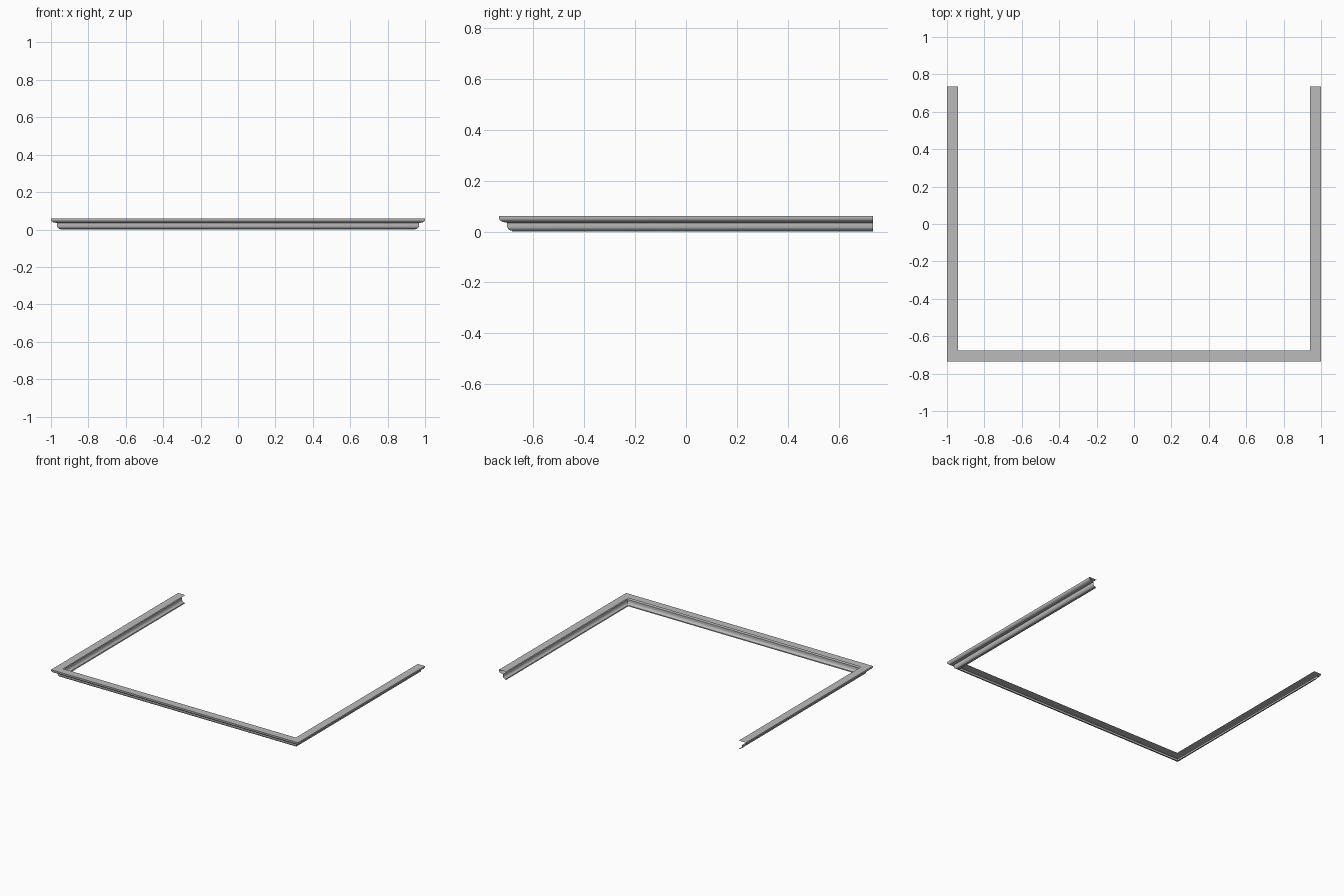
import bpy, bmesh, math

cube = bpy.data.objects.get("Cube")
if cube:
    bpy.data.objects.remove(cube, do_unlink=True)

HALF_X, HALF_Y = 1.0, 0.735

grey = bpy.data.materials.new("stone_grey")
grey.use_nodes = True
colour = (0.5, 0.5, 0.5, 1)
grey.diffuse_color = colour
grey.node_tree.nodes["Principled BSDF"].inputs["Base Color"].default_value = colour


def quarter(cx, cz, rx, rz, steps=6):
    """Convex quarter round from the outer side down to the underside."""
    return [(cx - rx * math.cos(a), cz - rz * math.sin(a))
            for a in (math.pi / 2 * i / steps for i in range(steps + 1))]


# Open section as (inset from the outer edge, height): top, two rounds, lip
section = [(0.058, 0.06), (0, 0.06)]
section += quarter(0.026, 0.053, 0.026, 0.017)
section += [(0.032, 0.034)]
section += quarter(0.05, 0.021, 0.018, 0.018)
section += [(0.05, 0), (0.058, 0)]


def path_points(inset, z):
    """U-shaped path, open at the back, mitred at the front corners."""
    x, front = HALF_X - inset, inset - HALF_Y
    return [(-x, HALF_Y, z), (-x, front, z), (x, front, z), (x, HALF_Y, z)]


# Sweep the section along the path
bm = bmesh.new()
rows = [[bm.verts.new(p) for p in path_points(*s)] for s in section]
for upper, lower in zip(rows, rows[1:]):
    for i in range(3):
        bm.faces.new((upper[i], lower[i], lower[i + 1], upper[i + 1]))
mesh = bpy.data.meshes.new("cornice_moulding")
bm.to_mesh(mesh)
bm.free()
mesh.materials.append(grey)

moulding = bpy.data.objects.new("cornice_moulding", mesh)
bpy.context.collection.objects.link(moulding)
bpy.context.view_layer.objects.active = moulding
moulding.select_set(True)
bpy.ops.object.shade_smooth_by_angle(angle=math.radians(30))
